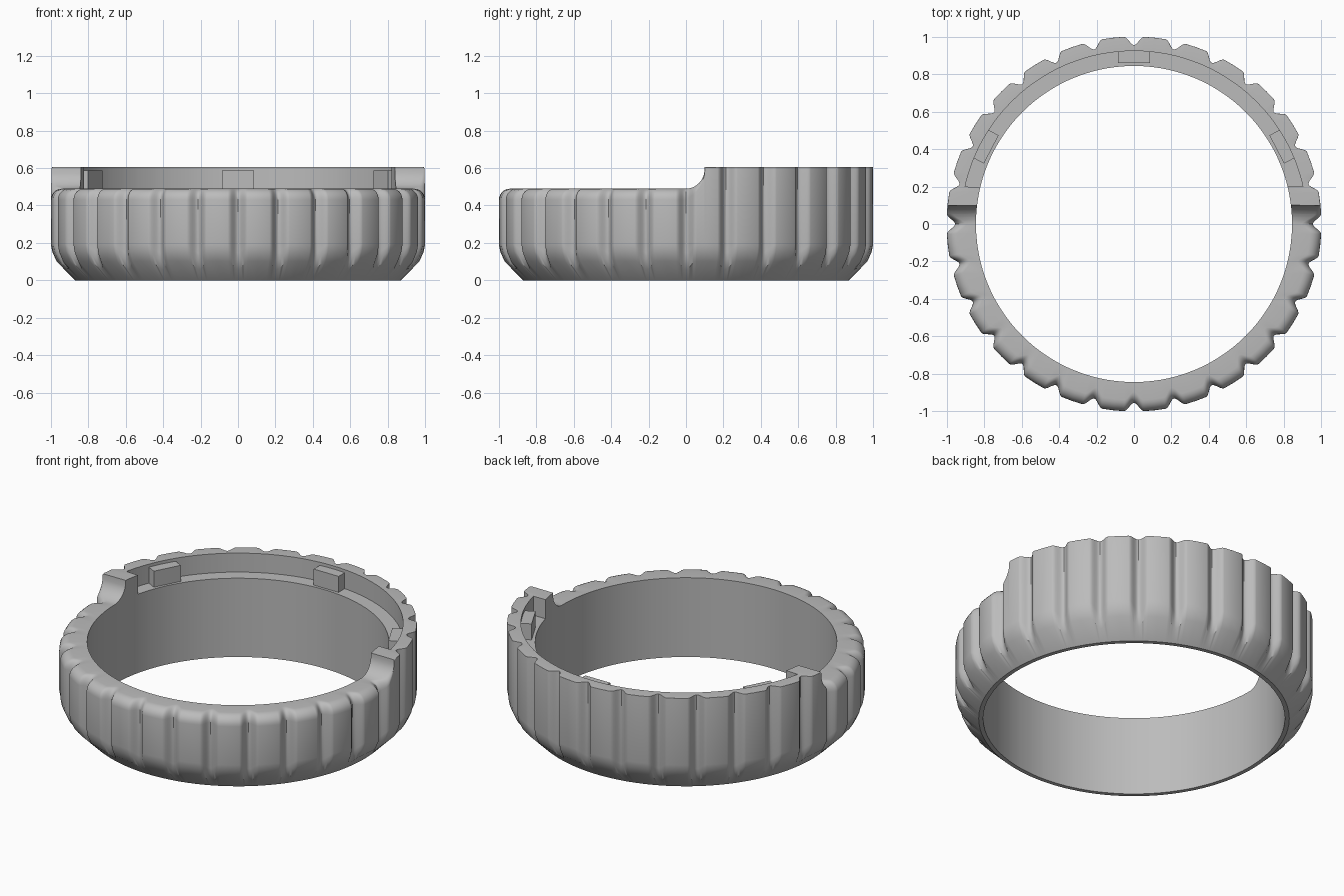
import bpy, bmesh
from math import sin, cos, asin, pi, sqrt, radians

cube = bpy.data.objects.get("Cube")
if cube:
    bpy.data.objects.remove(cube)

grey = bpy.data.materials.new("plain grey")
grey.use_nodes = True
grey.diffuse_color = (0.5, 0.5, 0.5, 1)
grey.node_tree.nodes["Principled BSDF"].inputs["Base Color"].default_value = (0.5, 0.5, 0.5, 1)

BORE, WALL, OUTER, FOOT = 0.845, 0.925, 1.002, 0.87
LOW, HIGH, LEDGE = 0.49, 0.605, 0.487
GROOVES, HALF, DEPTH = 28, 0.055, 0.045
STEP, RECESS, GAP = 0.1, 0.2, 0.0005
PITCH = 2 * pi / GROOVES


def finish(name, bm, smooth):
    bmesh.ops.recalc_face_normals(bm, faces=bm.faces)
    mesh = bpy.data.meshes.new(name)
    bm.to_mesh(mesh)
    bm.free()
    ob = bpy.data.objects.new(name, mesh)
    bpy.context.collection.objects.link(ob)
    mesh.materials.append(grey)
    if smooth:
        bpy.ops.object.select_all(action='DESELECT')
        ob.select_set(True)
        bpy.context.view_layer.objects.active = ob
        bpy.ops.object.shade_smooth_by_angle(angle=radians(35))
    return ob


def outer_radius(a):
    """Outer radius with evenly spaced rounded grip grooves."""
    u = abs((a + PITCH / 2) % PITCH - PITCH / 2)
    return OUTER - (DEPTH * (1 + cos(pi * u / HALF)) / 2 if u < HALF else 0)


def rim_height(y):
    """Low front rim, concave fillet, then the tall back rim."""
    if y <= 0:
        return LOW
    if y <= STEP:
        return LOW + STEP - sqrt(max(0, STEP ** 2 - y * y))
    return HIGH


def inner_angle(a, r):
    """Keep the step and recess ends straight across the ring."""
    y = sin(a)
    w = min(1, max(0, (0.55 - abs(y)) / 0.3))
    if w == 0:
        return a
    b = asin(y / r)
    if cos(a) < 0:
        b = pi - b
    b += 2 * pi * round((a - b) / (2 * pi))
    return a + (b - a) * w


def section(a):
    """Cross-section of the ring as 3D points, from bore to foot."""
    y, big = sin(a), outer_radius(a)
    h = rim_height(y)
    wall = WALL if y > RECESS else BORE
    inner = [(BORE, 0), (BORE, LEDGE), (wall, LEDGE + 0.0005), (wall, h)]
    rho = 0.06 * min(1, max(0.02, 1 - y / (STEP + 0.02)))
    outer = [(big - rho * (1 - sin(t)), h - rho * (1 - cos(t)))
             for t in (i * pi / 12 for i in range(7))]
    zc = big - FOOT
    outer += [(big, zc + 0.06), (big - 0.007, zc + 0.022),
              (big - 0.03, zc - 0.03), (FOOT, 0)]
    pts = [(r, inner_angle(a, r), z) for r, z in inner]
    pts += [(r, a, z) for r, z in outer]
    return [(r * cos(b), r * sin(b), z) for r, b, z in pts]


# Angles: groove samples plus the step fillet and recess ends on both sides
angles = []
for g in range(GROOVES):
    angles += [g * PITCH + HALF * k / 6 for k in range(-6, 7)]
    angles += [(g + 0.5) * PITCH]
special = [STEP * sin(i * pi / 16) for i in range(9)]
special += [STEP + GAP, RECESS, RECESS + GAP]
for s in special:
    angles += [asin(s), pi - asin(s)]
angles = sorted(a % (2 * pi) for a in angles)
angles = [a for i, a in enumerate(angles) if i == 0 or a - angles[i - 1] > 1e-5]

# Grip ring
bm = bmesh.new()
cols = [[bm.verts.new(p) for p in section(a)] for a in angles]
for c, d in zip(cols, cols[1:] + cols[:1]):
    n = len(c)
    for i in range(n):
        j = (i + 1) % n
        bm.faces.new((c[i], d[i], d[j], c[j]))
bmesh.ops.remove_doubles(bm, verts=bm.verts, dist=1e-5)
finish("grip_ring", bm, True)

# Locking tabs on the recess wall
for name, deg in (("left_tab", 27.6), ("back_tab", 90), ("right_tab", 152.4)):
    bm = bmesh.new()
    bmesh.ops.create_cube(bm, size=1)
    a = radians(deg)
    for v in bm.verts:
        r, t = 0.897 + v.co.x * 0.072, v.co.y * 0.17
        v.co = (r * cos(a) - t * sin(a), r * sin(a) + t * cos(a), 0.534 + v.co.z * 0.104)
    finish(name, bm, False)
